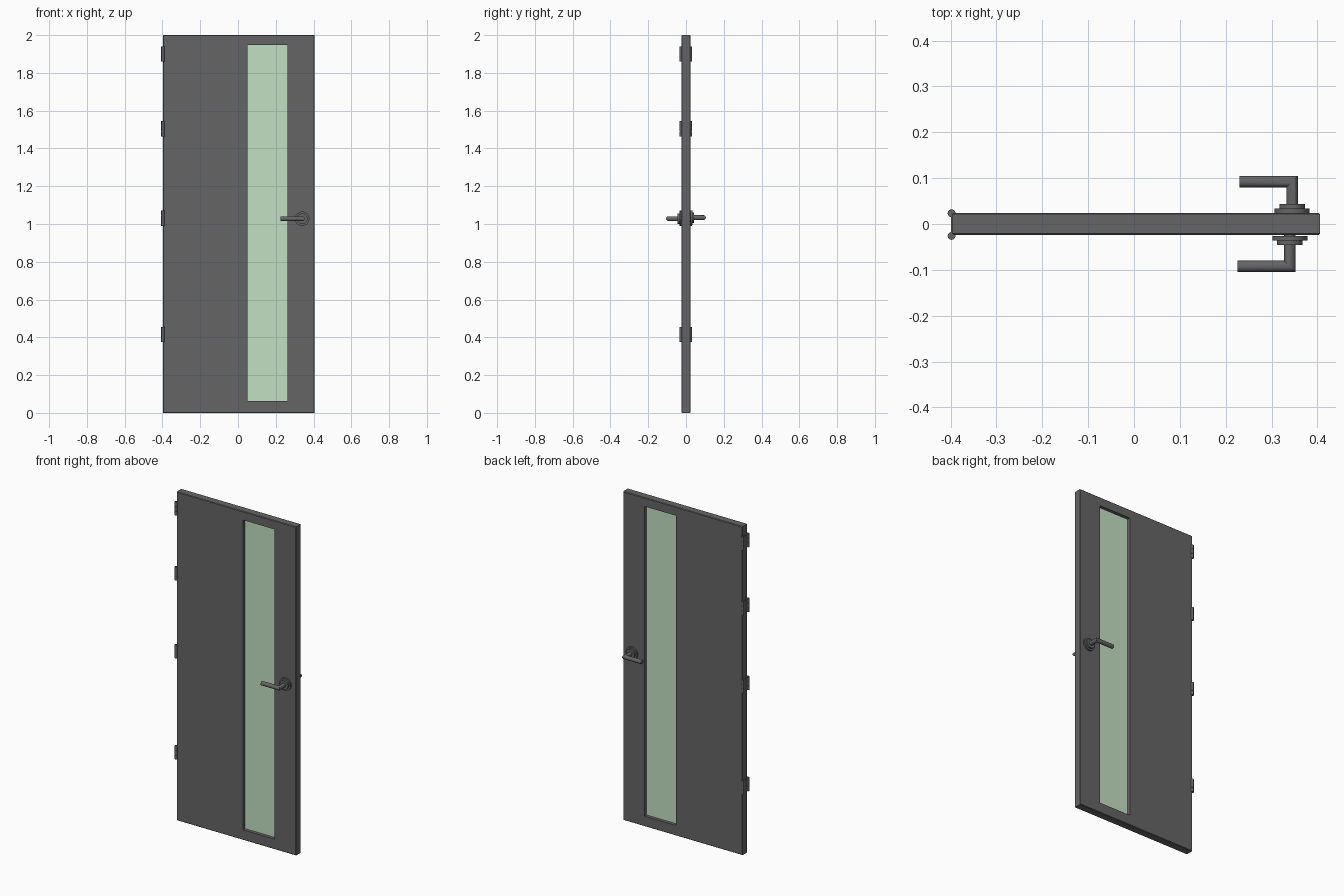
import bpy, bmesh, math
from mathutils import Matrix, Vector

if "Cube" in bpy.data.objects:
    bpy.data.objects.remove(bpy.data.objects["Cube"])


def material(name, rgb):
    m = bpy.data.materials.new(name)
    m.diffuse_color = (*rgb, 1)
    m.use_nodes = True
    m.node_tree.nodes["Principled BSDF"].inputs["Base Color"].default_value = m.diffuse_color
    return m


GREY = material("dark_grey", (0.13, 0.13, 0.13))
GLASS = material("pale_green_glass", (0.54, 0.74, 0.54))


def make(name, bm, mat=GREY, smooth=False):
    bmesh.ops.recalc_face_normals(bm, faces=bm.faces[:])
    me = bpy.data.meshes.new(name)
    bm.to_mesh(me)
    bm.free()
    ob = bpy.data.objects.new(name, me)
    bpy.context.collection.objects.link(ob)
    me.materials.append(mat)
    if smooth:
        bpy.ops.object.select_all(action='DESELECT')
        ob.select_set(True)
        bpy.context.view_layer.objects.active = ob
        bpy.ops.object.shade_smooth_by_angle(angle=math.radians(35))
    return ob


def box(name, lo, hi, mat=GREY):
    lo, hi = Vector(lo), Vector(hi)
    bm = bmesh.new()
    bmesh.ops.create_cube(bm, size=1, matrix=Matrix.Translation((lo + hi) / 2)
                          @ Matrix.Diagonal((*(hi - lo), 1)))
    return make(name, bm, mat)


def cylinder(bm, a, b, r, seg=32):
    a, b = Vector(a), Vector(b)
    rot = (b - a).to_track_quat('Z', 'Y').to_matrix().to_4x4()
    bmesh.ops.create_cone(bm, cap_ends=True, segments=seg, radius1=r, radius2=r,
                          depth=(b - a).length,
                          matrix=Matrix.Translation((a + b) / 2) @ rot)


# Door leaf: a grid of cells with the window cell left out, extruded and bevelled
X0, X1, Y0, Y1 = -0.397, 0.406, -0.0235, 0.0245
xs, zs = (X0, 0.05, 0.263, X1), (0, 0.062, 1.947, 2)
bm = bmesh.new()
v = [[bm.verts.new((x, Y0, z)) for z in zs] for x in xs]
for i in range(3):
    for j in range(3):
        if (i, j) != (1, 1):
            bm.faces.new((v[i][j], v[i + 1][j], v[i + 1][j + 1], v[i][j + 1]))
ext = bmesh.ops.extrude_face_region(bm, geom=bm.faces[:], use_keep_orig=True)
for g in ext['geom']:
    if isinstance(g, bmesh.types.BMVert):
        g.co.y = Y1
bmesh.ops.recalc_face_normals(bm, faces=bm.faces[:])


def on_rim(e):
    a, b = (w.co for w in e.verts)
    same_side = any(abs(a[k] - c) < 1e-5 and abs(b[k] - c) < 1e-5
                    for k, c in ((0, X0), (0, X1), (2, 0), (2, 2)))
    return same_side and abs(a.y - b.y) < 1e-5


bmesh.ops.bevel(bm, geom=[e for e in bm.edges if on_rim(e)], offset=0.003,
                segments=1, affect='EDGES')
make("door_leaf", bm)

# Window pane, recessed in the middle of the leaf
box("window_pane", (0.049, -0.004, 0.061), (0.264, 0.005, 1.948), GLASS)


# Lever handles: stepped rose, neck and mitred lever
def handle(name, x, z, side, face):
    bm = bmesh.new()
    y = lambda d: side * d
    cylinder(bm, (x, y(face), z), (x, y(face + 0.009), z), 0.038, 48)
    cylinder(bm, (x, y(face + 0.008), z), (x, y(face + 0.019), z), 0.028, 48)
    # one tube swept along an L path, its middle ring lying on the mitre plane
    r, n, depth = 0.0125, 32, 0.0925
    rings = [[], [], []]
    for k in range(n):
        c, s = (r * f(2 * math.pi * k / n) for f in (math.cos, math.sin))
        rings[0].append(bm.verts.new((x + c, 0, z + s)))
        rings[1].append(bm.verts.new((x + c, y(depth + c), z + s)))
        rings[2].append(bm.verts.new((x - 0.1145, y(depth + c), z + s)))
    for p, q in zip(rings, rings[1:]):
        for k in range(n):
            m = (k + 1) % n
            bm.faces.new((p[k], p[m], q[m], q[k]))
    bm.faces.new(rings[0])
    bm.faces.new(rings[2])
    make(name, bm, smooth=True)


handle("front_handle", 0.340, 1.028, -1, 0.0265)
handle("back_handle", 0.345, 1.034, 1, 0.0245)

# Hinges: paired knuckle barrels joined by a plate let into the door edge
for i, zc in enumerate((0.415, 1.03, 1.505, 1.90)):
    for side, yc in (("front", -0.026), ("back", 0.0235)):
        bm = bmesh.new()
        for k in range(3):
            z = zc - 0.0405 + k * 0.0275
            cylinder(bm, (-0.398, yc, z), (-0.398, yc, z + 0.026), 0.0085, 20)
        cylinder(bm, (-0.398, yc, zc - 0.04), (-0.398, yc, zc + 0.04), 0.0065, 20)
        make(f"hinge_{i + 1}_{side}_barrel", bm, smooth=True)
    box(f"hinge_{i + 1}_plate", (-0.399, -0.024, zc - 0.04), (-0.392, 0.023, zc + 0.04))
